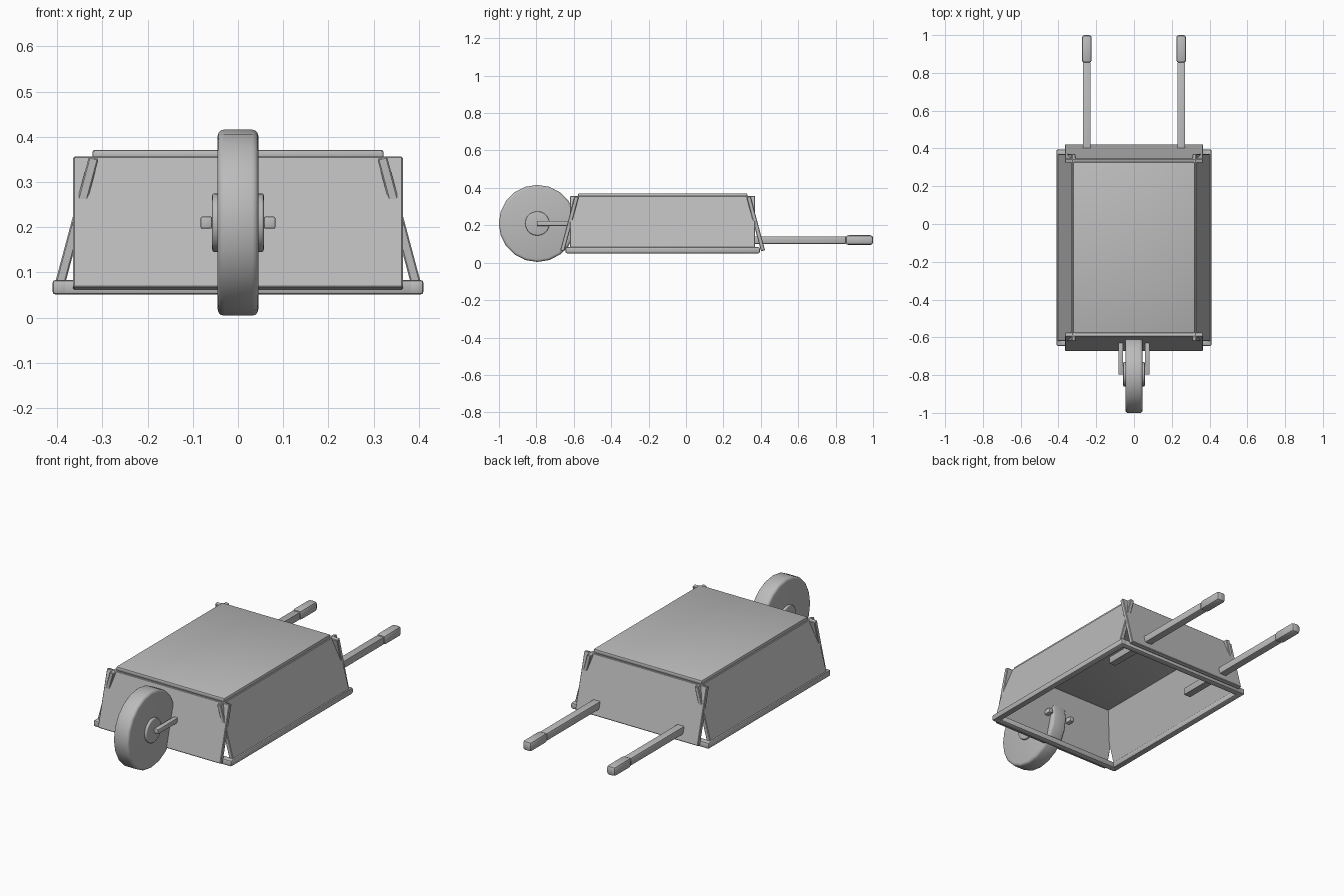
import bpy
import math

# Remove the default cube
cube = bpy.data.objects.get("Cube")
if cube:
    bpy.data.objects.remove(cube, do_unlink=True)

# Single flat colour
grey = bpy.data.materials.new("plain grey")
grey.use_nodes = True
COLOUR = (0.5, 0.5, 0.5, 1)
grey.diffuse_color = COLOUR
grey.node_tree.nodes["Principled BSDF"].inputs["Base Color"].default_value = COLOUR

MID_Y = -0.125          # middle of the tray along its length
LEAN = math.radians(15)  # lean of the tray walls


def finish(obj, name, bevel, segments):
    obj.name = name
    obj.data.materials.append(grey)
    bpy.ops.object.transform_apply(location=False, rotation=True, scale=True)
    if bevel:
        mod = obj.modifiers.new("rounded edges", 'BEVEL')
        mod.width = bevel
        mod.segments = segments
        mod.limit_method = 'ANGLE'
        mod.angle_limit = math.radians(40)
        bpy.ops.object.modifier_apply(modifier=mod.name)
    bpy.ops.object.shade_smooth_by_angle(angle=math.radians(35))
    return obj


def box(name, centre, size, rotation=(0, 0, 0), bevel=0.0, segments=2):
    bpy.ops.mesh.primitive_cube_add(size=1, location=centre, rotation=rotation)
    obj = bpy.context.object
    obj.scale = size
    return finish(obj, name, bevel, segments)


def disc(name, centre, radius, width, sides, bevel):
    bpy.ops.mesh.primitive_cylinder_add(vertices=sides, radius=radius, depth=width,
                                        location=centre, rotation=(0, math.pi / 2, 0))
    return finish(bpy.context.object, name, bevel, 3)


# Upturned tray floor
box("tray_floor", (0, MID_Y, 0.36), (0.645, 0.905, 0.022), bevel=0.006)

# Leaning walls and rim rods, mirrored about the tray middle
for s, side, end in ((1, "left", "back"), (-1, "right", "front")):
    box(side + "_wall", (s * 0.358, MID_Y, 0.209), (0.022, 0.99, 0.30),
        (0, -s * LEAN, 0), 0.003, 1)
    box(end + "_wall", (0, MID_Y + s * 0.498, 0.209), (0.73, 0.022, 0.30),
        (s * LEAN, 0, 0), 0.003, 1)
    box(side + "_rim", (s * 0.393, MID_Y, 0.067), (0.036, 1.04, 0.033), bevel=0.008)
    box(end + "_rim", (0, MID_Y + s * 0.502, 0.067), (0.8, 0.036, 0.033), bevel=0.008)

    # Handles run through the back wall
    box(side + "_handle", (s * 0.25, 0.49, 0.121), (0.042, 0.73, 0.04), bevel=0.004)
    box(side + "_grip", (s * 0.25, 0.927, 0.121), (0.052, 0.146, 0.052), bevel=0.014)

    # Wheel fork arms
    box(side + "_fork_arm", (s * 0.07, -0.687, 0.21), (0.026, 0.22, 0.027), bevel=0.004)

# Wheel, hub and axle
disc("wheel", (0, -0.795, 0.21), 0.206, 0.09, 20, 0.014)
disc("hub", (0, -0.795, 0.21), 0.065, 0.114, 20, 0.005)
disc("axle", (0, -0.785, 0.21), 0.011, 0.15, 8, 0)
